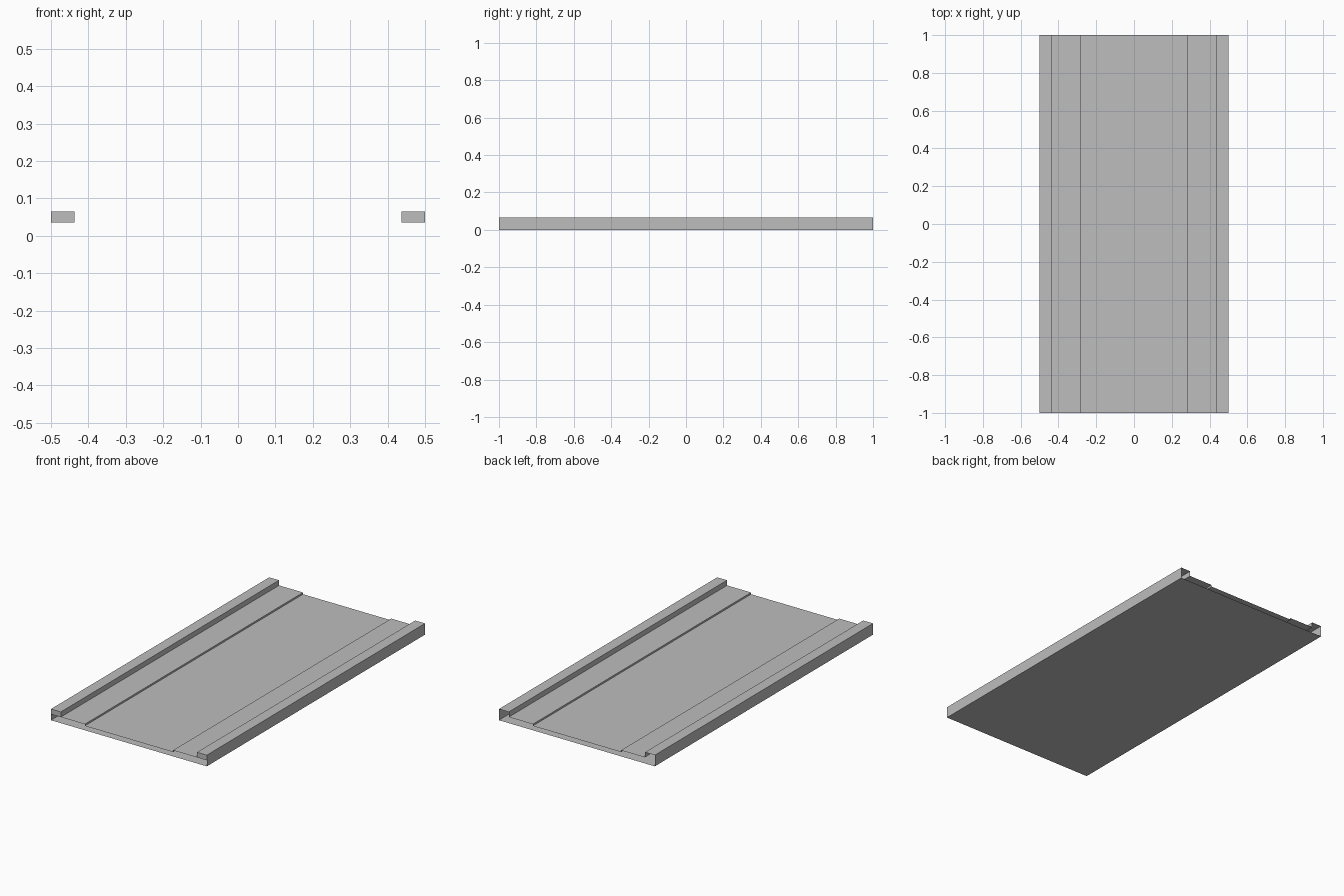
import bpy
import bmesh

# Remove the default cube
cube = bpy.data.objects.get("Cube")
if cube:
    bpy.data.objects.remove(cube, do_unlink=True)

# Dimensions
HALF_LENGTH = 1.0
OUTER, KERB_INNER, ROAD_EDGE = 0.5, 0.437, 0.283
KERB_TOP, PAVEMENT, ROAD = 0.065, 0.035, 0.025

concrete = bpy.data.materials.new("concrete grey")
concrete.use_nodes = True
colour = (0.51, 0.51, 0.51, 1)
concrete.diffuse_color = colour
concrete.node_tree.nodes["Principled BSDF"].inputs["Base Color"].default_value = colour


def make_strip(name, profile, cap=False, flip=False):
    """Sweep an open (x, z) profile along y, optionally closing the front of the kerb."""
    bm = bmesh.new()
    front = [bm.verts.new((x, -HALF_LENGTH, z)) for x, z in profile]
    back = [bm.verts.new((x, HALF_LENGTH, z)) for x, z in profile]
    for i in range(len(profile) - 1):
        bm.faces.new((front[i], front[i + 1], back[i + 1], back[i]))
    if cap:
        ends = [(x, max(z, PAVEMENT)) for x, z in profile]
        bm.faces.new([bm.verts.new((x, -HALF_LENGTH, z)) for x, z in reversed(ends)])
        bmesh.ops.remove_doubles(bm, verts=bm.verts, dist=0.0001)
    if flip:
        bmesh.ops.reverse_faces(bm, faces=bm.faces)
    mesh = bpy.data.meshes.new(name)
    bm.to_mesh(mesh)
    bm.free()
    mesh.materials.append(concrete)
    bpy.context.collection.objects.link(bpy.data.objects.new(name, mesh))


# Road deck and underside
make_strip("road_surface", [(-ROAD_EDGE, ROAD), (ROAD_EDGE, ROAD)])
make_strip("underside", [(OUTER, 0), (-OUTER, 0)])

# Hollow kerbs and raised pavements on both sides
for side, s in (("left", 1), ("right", -1)):
    make_strip(side + "_kerb",
               [(s * KERB_INNER, PAVEMENT), (s * KERB_INNER, KERB_TOP),
                (s * OUTER, KERB_TOP), (s * OUTER, 0)], cap=True, flip=s < 0)
    make_strip(side + "_pavement",
               [(s * ROAD_EDGE, ROAD), (s * ROAD_EDGE, PAVEMENT),
                (s * KERB_INNER, PAVEMENT)], flip=s < 0)
